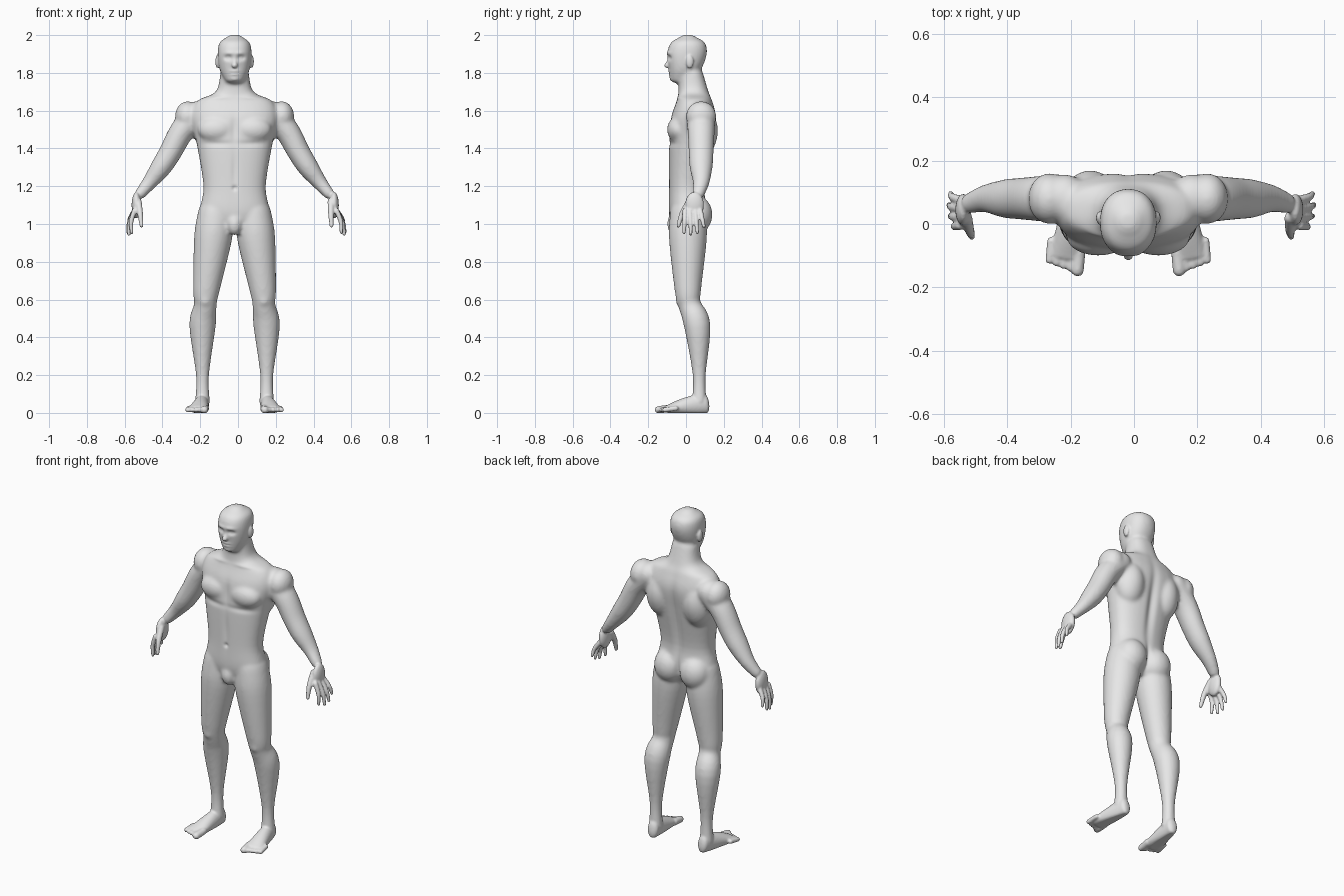
import bpy, bmesh, math
from mathutils import Vector, Matrix

default_cube = bpy.data.objects.get("Cube")
if default_cube:
    bpy.data.objects.remove(default_cube, do_unlink=True)

X, Y, Z = Matrix.Identity(3)
LEFT, RIGHT = 1, -1

skin = bpy.data.materials.new("plain grey")
skin.use_nodes = True
grey = (.8, .8, .8, 1)
skin.diffuse_color = grey
skin.node_tree.nodes["Principled BSDF"].inputs["Base Color"].default_value = grey


def smooth_path(rings, steps=5):
    """Catmull-Rom interpolation of position and radii together."""
    path = []
    padded = [rings[0], *rings, rings[-1]]
    for before, start, end, after in zip(padded, padded[1:], padded[2:], padded[3:]):
        for step in range(steps):
            t = step / steps
            path.append([b + t / 2 * (c - a + t * (2*a - 5*b + 4*c - d + t * (3*(b - c) + d - a)))
                         for a, b, c, d in zip(before, start, end, after)])
    path.append(list(rings[-1]))
    return path


def squared(value, power):
    return math.copysign(abs(value) ** power, value)


def tube(bm, rings, up=Y, axis=None, side=LEFT, roundness=1, dome=1, sides=32):
    """Closed loft of oval rings (x, y, z, width, depth) with domed ends."""
    path = smooth_path(rings)
    centres = [Vector(ring[:3]) for ring in path]
    stations = []
    for i, (centre, ring) in enumerate(zip(centres, path)):
        ahead, behind = centres[min(i + 1, len(path) - 1)], centres[max(i - 1, 0)]
        stations.append((centre, axis or (ahead - behind).normalized(), *ring[3:]))

    def domed_end(station, direction):
        centre, along, width, depth = station
        height = direction * dome * min(width, depth)
        angles = [math.pi / 2 * step / 5 for step in range(1, 5)]
        return [(centre + along * height * math.sin(angle), along,
                 width * math.cos(angle), depth * math.cos(angle)) for angle in angles]

    stations = domed_end(stations[0], -1)[::-1] + stations + domed_end(stations[-1], 1)
    loops = []
    for centre, along, width, depth in stations:
        across_depth = (up - along * up.dot(along)).normalized()
        across_width = across_depth.cross(along)
        loop = []
        for k in range(sides):
            angle = math.tau * k / sides
            point = (centre + across_width * width * squared(math.cos(angle), roundness)
                     + across_depth * depth * squared(math.sin(angle), roundness))
            loop.append(bm.verts.new((point.x * side, point.y, max(point.z, 0))))
        loops.append(loop)
    faces = [bm.faces.new(loops[0]), bm.faces.new(loops[-1])]
    for lower, upper in zip(loops, loops[1:]):
        for k in range(sides):
            faces.append(bm.faces.new((lower[k - 1], lower[k], upper[k], upper[k - 1])))
    bmesh.ops.recalc_face_normals(bm, faces=faces)


def limb(bm, points, side=LEFT, flatten=1):
    """Tube from points (x, y, z, radius)."""
    tube(bm, [(x, y, z, radius, radius * flatten) for x, y, z, radius in points], side=side)


def trunk(bm, rows, **options):
    """Upright tube from rows of height, half width, front and back."""
    tube(bm, [(0, (front + back) / 2, z, width, (back - front) / 2)
              for z, width, front, back in rows], axis=Z, **options)


def mass(bm, centre, radii, side=LEFT):
    x, y, z = centre
    place = Matrix.Translation((x * side, y, z)) @ Matrix.Diagonal((*radii, 1))
    bmesh.ops.create_icosphere(bm, subdivisions=4, radius=1, matrix=place)


def fuse(bm, voxel, rounds):
    """Melt overlapping solids into one skin."""
    solid = bpy.data.meshes.new("solid")
    bm.to_mesh(solid)
    bm.free()
    helper = bpy.data.objects.new("solid", solid)
    bpy.context.collection.objects.link(helper)
    remesh = helper.modifiers.new("remesh", "REMESH")
    remesh.mode = "VOXEL"
    remesh.voxel_size = voxel
    smooth = helper.modifiers.new("smooth", "SMOOTH")
    smooth.iterations = rounds
    bpy.context.view_layer.update()
    depsgraph = bpy.context.evaluated_depsgraph_get()
    fused = bpy.data.meshes.new_from_object(helper.evaluated_get(depsgraph))
    bpy.data.objects.remove(helper, do_unlink=True)
    bpy.data.meshes.remove(solid)
    return fused


# Torso and neck
bm = bmesh.new()
trunk(bm, [(.98, .1, -.07, .07), (1.06, .18, -.09, .11), (1.2, .165, -.09, .1),
           (1.42, .2, -.09, .14), (1.56, .23, -.08, .16), (1.65, .2, -.05, .14),
           (1.7, .1, -.04, .12), (1.8, .075, -.04, .09)], roundness=.85, dome=.3)
mass(bm, (0, -.06, 1), (.04, .04, .06))

# Skull and jaw
trunk(bm, [(1.76, .05, -.08, .02), (1.82, .08, -.09, .08), (1.9, .09, -.1, .11),
           (1.96, .08, -.08, .1), (1.99, .04, -.03, .05)], roundness=.9, dome=.3)

for side in (LEFT, RIGHT):
    # Legs from hip to ankle
    limb(bm, [(.1, .01, 1.05, .095), (.115, .01, .92, .1), (.15, .01, .65, .07),
              (.155, .02, .57, .06), (.17, .06, .46, .07), (.17, .07, .2, .035),
              (.17, .07, .06, .04)], side)
    # Arms from shoulder to wrist
    limb(bm, [(.2, .08, 1.58, .07), (.28, .08, 1.49, .065), (.34, .08, 1.38, .06),
              (.39, .08, 1.3, .055), (.45, .08, 1.22, .04), (.5, .065, 1.16, .03)], side, flatten=1.1)
    # Chest, shoulder, back, buttock and kneecap
    mass(bm, (.095, -.04, 1.5), (.1, .06, .07), side)
    mass(bm, (.25, .08, 1.57), (.065, .08, .08), side)
    mass(bm, (.12, .08, 1.49), (.09, .085, .14), side)
    mass(bm, (.085, .055, 1.05), (.09, .085, .1), side)
    mass(bm, (.155, -.01, .6), (.04, .045, .05), side)
rough_body = fuse(bm, voxel=.01, rounds=6)

# Nose
bm = bmesh.new()
bm.from_mesh(rough_body)
bpy.data.meshes.remove(rough_body)
limb(bm, [(0, -.085, 1.89, .01), (0, -.09, 1.86, .012), (0, -.1, 1.84, .015)])

for side in (LEFT, RIGHT):
    # Ears
    mass(bm, (.09, .02, 1.86), (.012, .02, .035), side)

    # Feet widen and flatten from heel to ball
    tube(bm, [(.167 + .027 * t, .1 - .2 * t, .05 - .03 * t, .032 + .022 * t, .055 - .035 * t * t)
              for t in (0, .25, .5, .75, 1)], up=Z, side=side, dome=.7)

    # Toes, shorter towards the outside
    for toe in range(5):
        x, y = .16 + .022 * toe, .008 * toe - .145
        radius = .013 if toe else .02
        tube(bm, [(x - .005, y + .06, .024, radius, radius), (x, y, .016, radius, radius)],
             up=Z, side=side)

    # Palm, thumb and fingers; the left hand leans outward
    lean = .02 if side == LEFT else 0
    mass(bm, (.52 + lean / 3, .045, 1.1), (.025, .05, .07), side)
    limb(bm, [(.51, .02, 1.12, .018), (.5 + lean / 2, -.02, 1.055, .015),
              (.493 + lean, -.04, .99, .01)], side)
    for finger in range(4):
        root = Vector((.53 + lean / 2, .027 * finger - .005, 1.07))
        tip = Vector((.565 + lean - .005 * (finger - 2) ** 2, .035 * finger - .01,
                      .945 + .01 * (finger - 1) ** 2))
        knuckle = root.lerp(tip, .5) + X * .01
        limb(bm, [(*root, .014), (*knuckle, .012), (*tip, .009)], side)
mesh = fuse(bm, voxel=.006, rounds=2)

points = [vertex.co.copy() for vertex in mesh.vertices]
facings = [vertex.normal.y for vertex in mesh.vertices]


def carve(x, z, width, height, depth, facing=-1):
    """Press a soft dent, or raise a swell, on both sides of the front or back."""
    for point, normal in zip(points, facings):
        rise = (point.z - z) / height
        if abs(rise) < 3 and normal * facing > 0:
            run = (abs(point.x) - x) / width
            point.y -= facing * depth * math.exp(-rise * rise - run * run) * abs(normal)


# Spine, buttock cleft and shoulder blades
carve(0, 1.38, .025, .2, .015, facing=1)
carve(0, 1.05, .015, .07, .014, facing=1)
carve(.12, 1.5, .05, .07, -.004, facing=1)
# Breastbone, lower chest line, belly line, navel and collarbones
carve(0, 1.5, .02, .07, .008)
carve(.09, 1.425, .08, .016, .006)
carve(0, 1.28, .016, .1, .005)
carve(0, 1.19, .012, .012, .008)
carve(.1, 1.67, .06, .01, -.005)
# Eye sockets, eyelids, brows, lips, mouth and chin
carve(.035, 1.88, .02, .013, .016)
carve(.035, 1.88, .01, .008, -.006)
carve(.03, 1.905, .03, .01, -.005)
carve(0, 1.8, .025, .015, -.009)
carve(0, 1.8, .025, .005, .008)
carve(0, 1.765, .025, .016, -.006)

# Finished figure, standing on the ground
floor = min(point.z for point in points)
for vertex, point in zip(mesh.vertices, points):
    vertex.co = point - Z * floor - X * .018
mesh.materials.clear()
mesh.materials.append(skin)
mesh.shade_smooth()
body = bpy.data.objects.new("body", mesh)
bpy.context.collection.objects.link(body)
